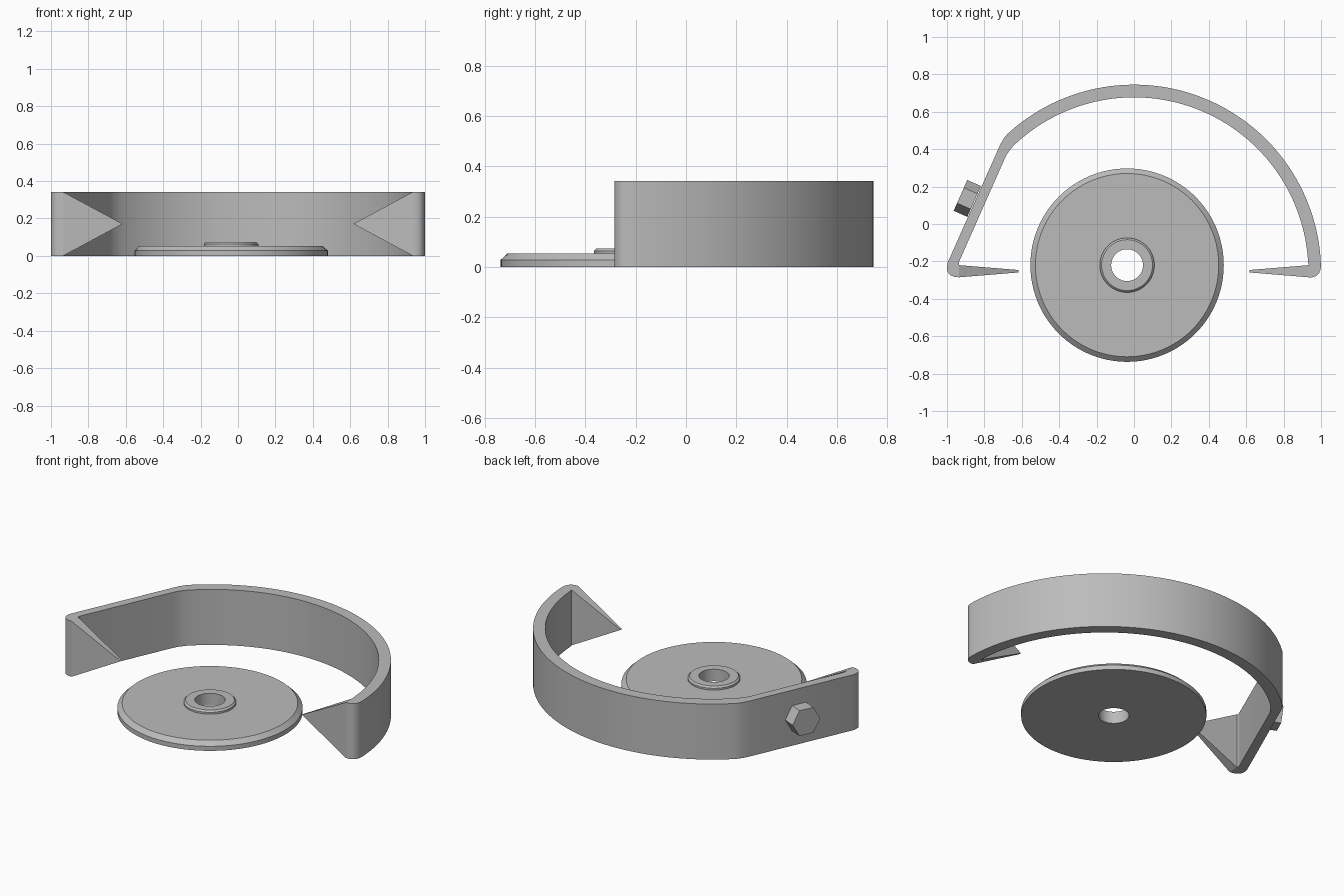
import bpy, bmesh, math
from mathutils import Matrix, Vector

if "Cube" in bpy.data.objects:
    bpy.data.objects.remove(bpy.data.objects["Cube"])

H = 0.342          # band height
CY = -0.255        # centre of the band arc

grey = bpy.data.materials.new("plain grey")
grey.diffuse_color = (0.5, 0.5, 0.5, 1)
grey.use_nodes = True
grey.node_tree.nodes["Principled BSDF"].inputs["Base Color"].default_value = grey.diffuse_color


def finish(bm, name, angle=30):
    bmesh.ops.recalc_face_normals(bm, faces=bm.faces)
    me = bpy.data.meshes.new(name)
    bm.to_mesh(me)
    bm.free()
    me.materials.append(grey)
    ob = bpy.data.objects.new(name, me)
    bpy.context.collection.objects.link(ob)
    bpy.ops.object.select_all(action='DESELECT')
    ob.select_set(True)
    bpy.context.view_layer.objects.active = ob
    bpy.ops.object.shade_smooth_by_angle(angle=math.radians(angle))
    return ob


def fillet(a, corner, b, n=6):
    """Rounded corner between two points."""
    a, c, b = Vector(a), Vector(corner), Vector(b)
    return [a * (1 - t) ** 2 + c * 2 * t * (1 - t) + b * t * t
            for t in (i / n for i in range(n + 1))]


def arc(r, a0, a1, n=72):
    return [Vector((r * math.cos(a), CY + r * math.sin(a)))
            for a in (a0 + (a1 - a0) * i / n for i in range(n + 1))]


# band: big arc, flat left wall and rounded ends, extruded upward
outline = fillet((0.935, -0.285), (0.995, -0.29), (1.0, -0.225))
outline += arc(1.0, math.radians(3), math.acos(-0.665))
outline += fillet((-0.675, 0.483), (-0.705, 0.454), (-0.735, 0.38))
outline += fillet((-0.997, -0.208), (-1.015, -0.285), (-0.935, -0.285))
outline += fillet((-0.935, -0.225), (-0.94, -0.213), (-0.932, -0.195), 3)
outline += fillet((-0.69, 0.352), (-0.675, 0.384), (-0.655, 0.405), 4)
outline += arc(0.932, math.acos(-0.69), math.radians(3))
outline += [Vector((0.935, -0.22))]

bm = bmesh.new()
face = bm.faces.new([bm.verts.new((p.x, p.y, 0)) for p in outline])
top = bmesh.ops.extrude_face_region(bm, geom=[face])
bmesh.ops.translate(bm, vec=(0, 0, H),
                    verts=[v for v in top["geom"] if isinstance(v, bmesh.types.BMVert)])
finish(bm, "band")

# pointed barbs at both ends of the band
for side, name in ((-1, "left_barb"), (1, "right_barb")):
    bm = bmesh.new()
    base = [bm.verts.new((side * 0.935, y, z))
            for y, z in ((-0.285, 0), (-0.22, 0), (-0.22, H), (-0.285, H))]
    front, back = [bm.verts.new((side * 0.617, y, H / 2)) for y in (-0.259, -0.246)]
    for f in ((base[0], base[3], front), (base[1], base[2], back),
              (base[0], base[1], back, front), (base[3], base[2], back, front), base):
        bm.faces.new(f)
    finish(bm, name, 10)

# disc with chamfered rim, raised boss and through hole, as a lathe profile
profile = [(0.085, 0), (0.517, 0), (0.517, 0.028), (0.49, 0.053), (0.146, 0.053),
           (0.146, 0.064), (0.136, 0.074), (0.085, 0.074)]
bm = bmesh.new()
N = 96
rings = []
for i in range(N):
    a = 2 * math.pi * i / N
    rings.append([bm.verts.new((-0.037 + r * math.cos(a), -0.22 + r * math.sin(a), z))
                  for r, z in profile])
for i in range(N):
    p, q = rings[i], rings[(i + 1) % N]
    for j in range(len(profile)):
        k = (j + 1) % len(profile)
        bm.faces.new((p[j], q[j], q[k], p[k]))
finish(bm, "disc")

# hexagonal bolt head on the flat wall
normal = Vector((-0.914, 0.406, 0))
along = Vector((-0.406, -0.914, 0))
up = Vector((0, 0, 1))
mat = Matrix((along, up, normal)).transposed().to_4x4()
mat.translation = Vector((-0.867, 0.126, H / 2)) + normal * 0.0265
bm = bmesh.new()
bmesh.ops.create_cone(bm, cap_ends=True, segments=6, radius1=0.09, radius2=0.09, depth=0.08,
                      matrix=mat @ Matrix.Rotation(math.radians(30), 4, 'Z'))
# keep corners pointing along the wall, flats level
lead = max((v.co - mat.translation).dot(along) for v in bm.verts)
if lead < 0.085:
    bmesh.ops.rotate(bm, verts=bm.verts, cent=mat.translation,
                     matrix=Matrix.Rotation(math.radians(30), 3, normal))
finish(bm, "bolt_head", 20)
